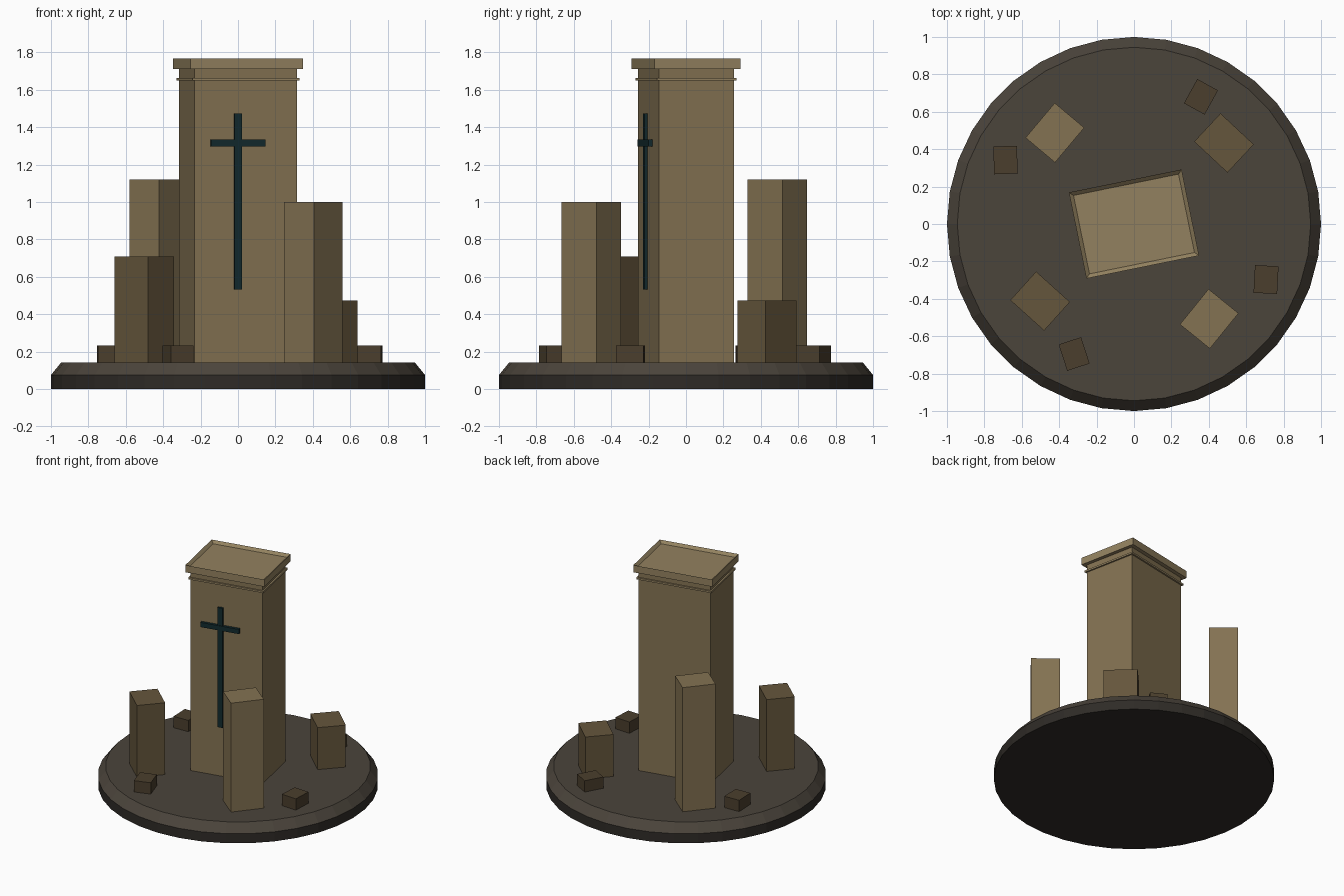
import bpy, bmesh, math
from mathutils import Matrix, Vector

if "Cube" in bpy.data.objects:
    bpy.data.objects.remove(bpy.data.objects["Cube"])


def material(name, rgb):
    m = bpy.data.materials.new(name)
    m.diffuse_color = (*rgb, 1)
    m.use_nodes = True
    m.node_tree.nodes["Principled BSDF"].inputs["Base Color"].default_value = m.diffuse_color
    return m


SAND = material("sandstone", (0.23, 0.17, 0.085))
TRIM = material("pale_trim", (0.29, 0.22, 0.115))
BROWN = material("brown_stone", (0.13, 0.093, 0.045))
RUBBLE = material("rubble_stone", (0.07, 0.049, 0.026))
EARTH = material("earth", (0.07, 0.058, 0.044))
DARK = material("dark_earth", (0.028, 0.024, 0.02))
TEAL = material("dark_teal", (0.006, 0.023, 0.026))


def finish(name, bm, mat):
    me = bpy.data.meshes.new(name)
    bm.to_mesh(me)
    bm.free()
    me.materials.append(mat)
    ob = bpy.data.objects.new(name, me)
    bpy.context.collection.objects.link(ob)
    return ob


def box_bm(x, y, w, d, z0, z1, angle):
    bm = bmesh.new()
    mat = (Matrix.Translation((x, y, (z0 + z1) / 2))
           @ Matrix.Rotation(math.radians(angle), 4, 'Z')
           @ Matrix.Diagonal((w, d, z1 - z0, 1)))
    bmesh.ops.create_cube(bm, size=1, matrix=mat)
    return bm


def box(name, mat, *dims):
    return finish(name, box_bm(*dims), mat)


def disc(name, mat, r0, r1, z0, z1, sides=36):
    bm = bmesh.new()
    bmesh.ops.create_cone(bm, cap_ends=True, segments=sides, radius1=r0, radius2=r1,
                          depth=z1 - z0, matrix=Matrix.Translation((0, 0, (z0 + z1) / 2)))
    return finish(name, bm, mat)


# Round base: straight lower rim and bevelled upper rim
disc("base_lower", DARK, 1, 1, 0, 0.075)
disc("base_upper", EARTH, 1, 0.945, 0.075, 0.143)

# Central tower with thin string course
TURN = 11.5
GROUND = 0.14
box("tower", SAND, 0, 0, 0.56, 0.41, GROUND, 1.73, TURN)
box("tower_string_course", TRIM, 0, 0, 0.584, 0.434, 1.65, 1.664, TURN)

# Parapet cap with a shallow recess on top
bm = box_bm(0, 0, 0.615, 0.47, 1.711, 1.767, TURN)
bm.normal_update()
top = max(bm.faces, key=lambda f: f.calc_center_median().z)
bmesh.ops.inset_region(bm, faces=[top], thickness=0.03)
bmesh.ops.translate(bm, verts=top.verts, vec=Vector((0, 0, -0.02)))
finish("tower_parapet", bm, TRIM)

# Cross on the front wall
box("cross_upright", TEAL, 0, -0.217, 0.04, 0.018, 0.532, 1.473, TURN)
box("cross_bar", TEAL, 0, -0.22, 0.298, 0.022, 1.297, 1.334, TURN)

# Four surrounding pillars: x, y, height, angle, material
for i, (x, y, h, a, m) in enumerate([
        (-0.423, 0.488, 1.12, 50, SAND), (0.481, 0.433, 0.473, -43, BROWN),
        (-0.502, -0.412, 0.708, -42, BROWN), (0.402, -0.507, 1.0, 51, SAND)]):
    box(f"pillar_{i + 1}", m, x, y, 0.243, 0.206, GROUND, h, a)

# Loose stone blocks: x, y, angle
for i, (x, y, a) in enumerate([(0.358, 0.68, -29), (-0.687, 0.342, 2),
                               (0.706, -0.297, -3), (-0.32, -0.695, 18)]):
    box(f"rubble_{i + 1}", RUBBLE, x, y, 0.126, 0.148, GROUND, 0.232, a)
